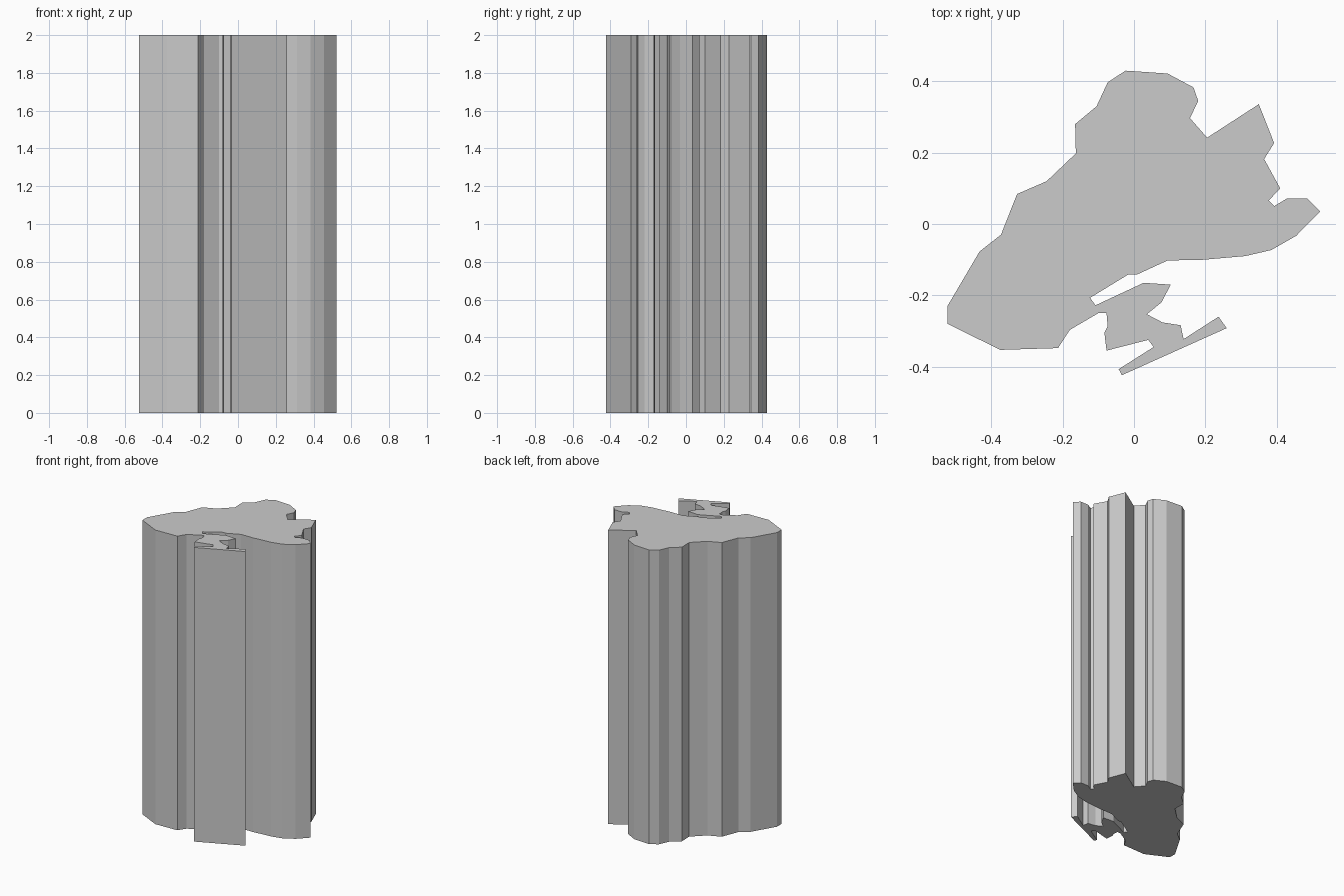
import bpy
import bmesh

if "Cube" in bpy.data.objects:
    bpy.data.objects.remove(bpy.data.objects["Cube"])

HEIGHT = 2.0

# Cross-section, clockwise from the back, in sections
back_right = [(-.024, .43), (.094, .422), (.167, .383), (.18, .345), (.157, .297),
              (.205, .242), (.35, .336), (.393, .227), (.365, .182), (.41, .10),
              (.378, .066), (.393, .05), (.428, .071), (.487, .071), (.522, .035)]
front_edge = [(.455, -.033), (.385, -.073), (.312, -.09), (.185, -.101),
              (.095, -.102), (.01, -.141), (-.015, -.141), (-.123, -.207)]
hooked_spur = [(-.108, -.228), (.027, -.165), (.103, -.17), (.077, -.22), (.036, -.253),
               (.08, -.276), (.131, -.284), (.139, -.323), (.237, -.26), (.26, -.292),
               (-.034, -.424), (-.043, -.407), (.055, -.345), (.04, -.325),
               (-.077, -.355), (-.083, -.305), (-.074, -.286), (-.077, -.25), (-.1, -.25)]
left_side = [(-.18, -.297), (-.213, -.348), (-.375, -.353), (-.523, -.28), (-.523, -.23),
             (-.433, -.077), (-.373, -.03), (-.328, .084), (-.245, .12),
             (-.163, .198), (-.165, .28), (-.105, .33), (-.074, .397)]
outline = back_right + front_edge + hooked_spur + left_side


def extrude_profile(name, points, height):
    """Turn a closed outline into a solid, flat-shaded prism."""
    bm = bmesh.new()
    base = bm.faces.new([bm.verts.new((x, y, 0)) for x, y in points])
    top = bmesh.ops.extrude_face_region(bm, geom=[base], use_keep_orig=True)["geom"]
    verts = [v for v in top if isinstance(v, bmesh.types.BMVert)]
    bmesh.ops.translate(bm, verts=verts, vec=(0, 0, height))
    bmesh.ops.recalc_face_normals(bm, faces=bm.faces)
    # Split the concave caps cleanly
    caps = [f for f in bm.faces if len(f.verts) > 4]
    bmesh.ops.triangulate(bm, faces=caps, ngon_method='EAR_CLIP')
    mesh = bpy.data.meshes.new(name)
    bm.to_mesh(mesh)
    bm.free()
    obj = bpy.data.objects.new(name, mesh)
    bpy.context.collection.objects.link(obj)
    return obj


# Tall column with the irregular outline
extrude_profile("region_column", outline, HEIGHT)
